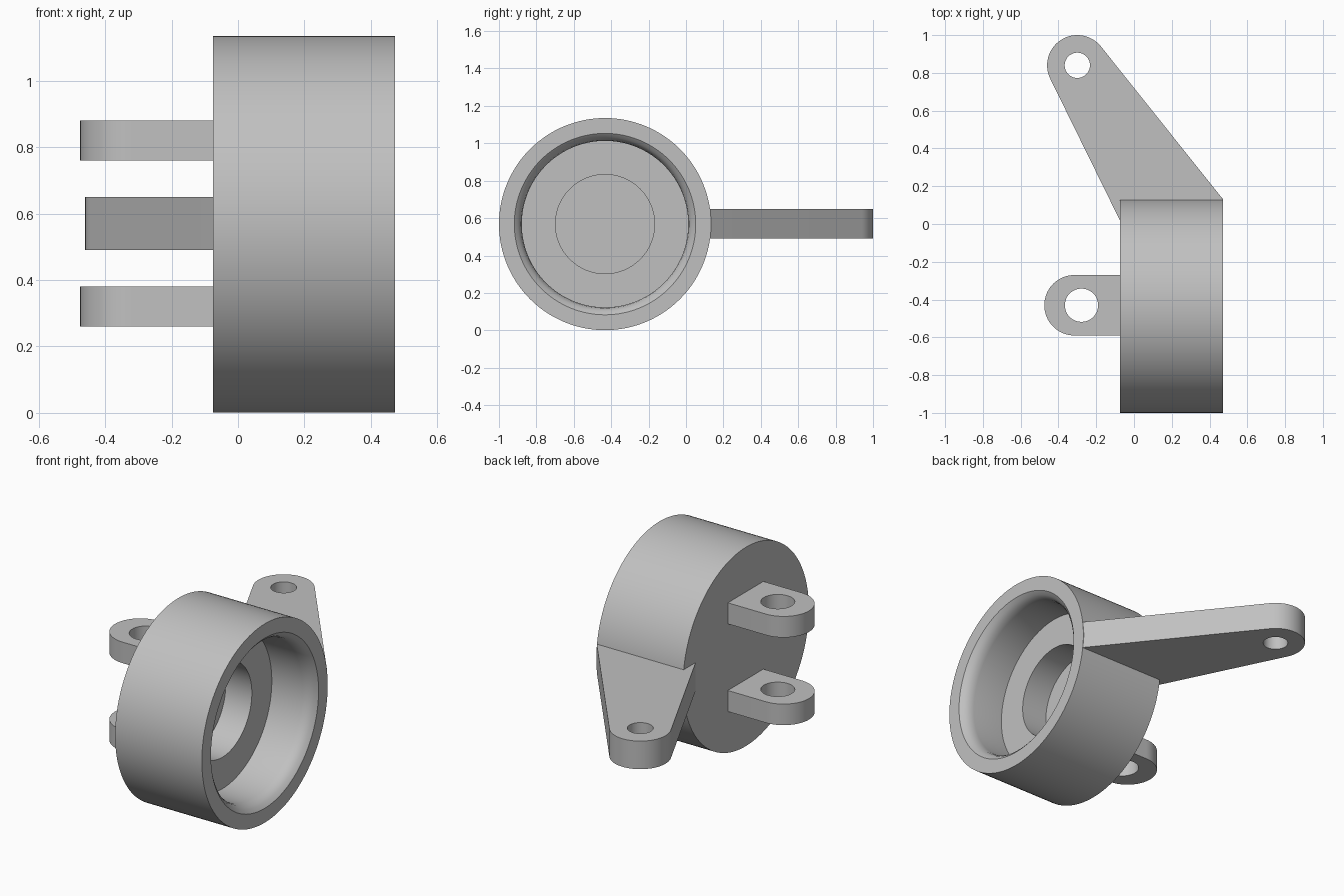
import bpy, bmesh
from math import radians, cos, sin, pi
from mathutils import Matrix

cube = bpy.data.objects.get("Cube")
if cube:
    bpy.data.objects.remove(cube, do_unlink=True)

GREY = (0.53, 0.53, 0.53, 1)
mat = bpy.data.materials.new("plain grey")
mat.use_nodes = True
mat.diffuse_color = GREY
mat.node_tree.nodes["Principled BSDF"].inputs["Base Color"].default_value = GREY

AXIS_Y, AXIS_Z = -0.433, 0.568


def finish(obj):
    """Assign the material and smooth the curved faces only."""
    obj.data.materials.clear()
    obj.data.materials.append(mat)
    bpy.ops.object.select_all(action='DESELECT')
    obj.select_set(True)
    bpy.context.view_layer.objects.active = obj
    bpy.ops.object.shade_smooth_by_angle(angle=radians(30))


def arc(cx, cy, r, start, end, steps):
    return [(cx + r * cos(a), cy + r * sin(a))
            for a in (radians(start + (end - start) * i / steps) for i in range(steps + 1))]


def plate(name, outline, hole, z_low, z_high):
    """Flat plate with a round hole, extruded between two heights."""
    cu = bpy.data.curves.new(name, 'CURVE')
    cu.dimensions = '2D'
    cu.fill_mode = 'BOTH'
    cu.extrude = (z_high - z_low) / 2
    for pts in (outline, arc(*hole, 0, 360, 48)[:-1]):
        spline = cu.splines.new('POLY')
        spline.points.add(len(pts) - 1)
        for p, (x, y) in zip(spline.points, pts):
            p.co = (x, y, 0, 1)
        spline.use_cyclic_u = True
    tmp = bpy.data.objects.new(name, cu)
    bpy.context.collection.objects.link(tmp)
    bpy.context.view_layer.update()
    mesh = bpy.data.meshes.new_from_object(tmp.evaluated_get(bpy.context.evaluated_depsgraph_get()))
    bpy.data.objects.remove(tmp, do_unlink=True)
    # weld caps to walls
    bm = bmesh.new()
    bm.from_mesh(mesh)
    bmesh.ops.remove_doubles(bm, verts=bm.verts, dist=1e-5)
    bmesh.ops.recalc_face_normals(bm, faces=bm.faces)
    bm.to_mesh(mesh)
    bm.free()
    obj = bpy.data.objects.new(name, mesh)
    bpy.context.collection.objects.link(obj)
    obj.location.z = (z_low + z_high) / 2
    finish(obj)


# Round housing: stepped recess open on the +x side, closed at the back
profile = [(-0.075, 0), (-0.075, 0.567), (0.472, 0.567), (0.472, 0.485),
           (0.455, 0.465), (0.43, 0.45), (0.40, 0.445), (0.205, 0.445),
           (0.205, 0.265), (0.04, 0.265), (0.04, 0)]
bm = bmesh.new()
verts = [bm.verts.new((x, 0, r)) for x, r in profile]
edges = [bm.edges.new(pair) for pair in zip(verts, verts[1:])]
bmesh.ops.spin(bm, geom=verts + edges, cent=(0, 0, 0), axis=(1, 0, 0),
               angle=2 * pi, steps=128, use_duplicate=False)
bmesh.ops.remove_doubles(bm, verts=bm.verts, dist=1e-5)
bmesh.ops.recalc_face_normals(bm, faces=bm.faces)
bmesh.ops.transform(bm, matrix=Matrix.Translation((0, AXIS_Y, AXIS_Z)), verts=bm.verts)
mesh = bpy.data.meshes.new("housing")
bm.to_mesh(mesh)
bm.free()
housing = bpy.data.objects.new("housing", mesh)
bpy.context.collection.objects.link(housing)
finish(housing)

# Tapered arm with a rounded, drilled end
arm = arc(-0.30, 0.84, 0.16, 38.6, 206.2, 32) + [(-0.075, 0.02), (0.471, 0.09), (0.471, 0.131)]
plate("arm", arm, (-0.30, 0.84, 0.067), 0.49, 0.65)

# Pair of drilled lugs on the back wall
lug = arc(-0.315, -0.43, 0.16, 90, 270, 32) + [(-0.05, -0.59), (-0.05, -0.27)]
for name, z in (("lower_lug", 0.26), ("upper_lug", 0.76)):
    plate(name, lug, (-0.278, -0.43, 0.088), z, z + 0.12)
